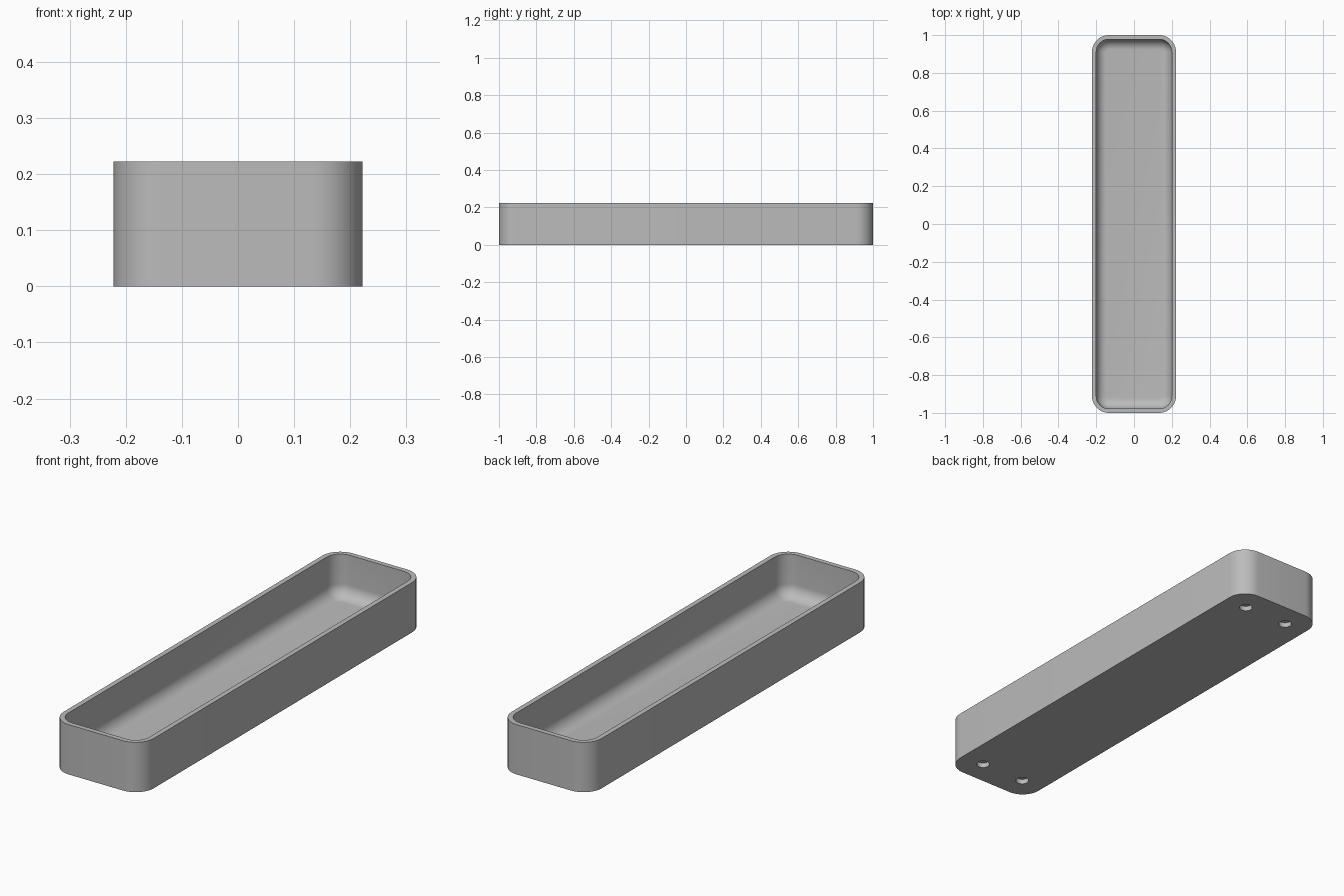
import bpy
import bmesh
from math import cos, sin, pi, radians
from mathutils import Matrix

cube = bpy.data.objects.get("Cube")
if cube:
    bpy.data.objects.remove(cube, do_unlink=True)

MM = 2 / 180
HALF_X, HALF_Y, HEIGHT = 20 * MM, 90 * MM, 20 * MM
WALL, FLOOR = 2 * MM, 3 * MM
CORNER, FILLET = 8 * MM, 5 * MM
HOLE_RADIUS, HOLE_DEPTH, HOLE_INSET = 2.5 * MM, 2 * MM, 10 * MM
STEPS = 10


def rounded_ring(bm, inset, z):
    """Rounded rectangle of vertices, set in from the outer wall."""
    r = CORNER - inset
    cx, cy = HALF_X - CORNER, HALF_Y - CORNER
    verts = []
    for quarter, (sx, sy) in enumerate([(1, 1), (-1, 1), (-1, -1), (1, -1)]):
        for i in range(STEPS + 1):
            a = (quarter + i / STEPS) * pi / 2
            verts.append(bm.verts.new((sx * cx + r * cos(a), sy * cy + r * sin(a), z)))
    return verts


def new_object(name, bm):
    bmesh.ops.recalc_face_normals(bm, faces=bm.faces)
    mesh = bpy.data.meshes.new(name)
    bm.to_mesh(mesh)
    bm.free()
    obj = bpy.data.objects.new(name, mesh)
    bpy.context.collection.objects.link(obj)
    return obj


# Tray shell: outer wall, rim, inner wall, then the fillet down to the floor
profile = [(0, 0), (0, HEIGHT), (WALL, HEIGHT)]
for i in range(STEPS + 1):
    a = i / STEPS * pi / 2
    profile.append((WALL + FILLET * (1 - cos(a)), FLOOR + FILLET * (1 - sin(a))))

bm = bmesh.new()
rings = [rounded_ring(bm, inset, z) for inset, z in profile]
for lower, upper in zip(rings, rings[1:]):
    for i in range(len(lower)):
        j = (i + 1) % len(lower)
        bm.faces.new((lower[i], lower[j], upper[j], upper[i]))
bm.faces.new(rings[0])
bm.faces.new(rings[-1])
tray = new_object("tray", bm)

# Four blind round holes in the underside
bm = bmesh.new()
for sx in (-1, 1):
    for sy in (-1, 1):
        place = Matrix.Translation((sx * (HALF_X - HOLE_INSET), sy * (HALF_Y - HOLE_INSET), 0))
        bmesh.ops.create_cone(bm, cap_ends=True, segments=32, radius1=HOLE_RADIUS,
                              radius2=HOLE_RADIUS, depth=2 * HOLE_DEPTH, matrix=place)
cutter = new_object("hole_cutter", bm)
cutter.hide_render = True

bpy.ops.object.select_all(action='DESELECT')
tray.select_set(True)
bpy.context.view_layer.objects.active = tray
cut = tray.modifiers.new("holes", 'BOOLEAN')
cut.operation = 'DIFFERENCE'
cut.solver = 'EXACT'
cut.object = cutter
bpy.ops.object.modifier_apply(modifier=cut.name)
bpy.data.objects.remove(cutter, do_unlink=True)

# Plain grey finish, smooth curves with crisp rim and hole edges
grey = bpy.data.materials.new("plain_grey")
grey.use_nodes = True
colour = (0.5, 0.5, 0.5, 1)
grey.diffuse_color = colour
grey.node_tree.nodes["Principled BSDF"].inputs["Base Color"].default_value = colour
tray.data.materials.clear()
tray.data.materials.append(grey)
bpy.ops.object.shade_smooth_by_angle(angle=radians(30))
